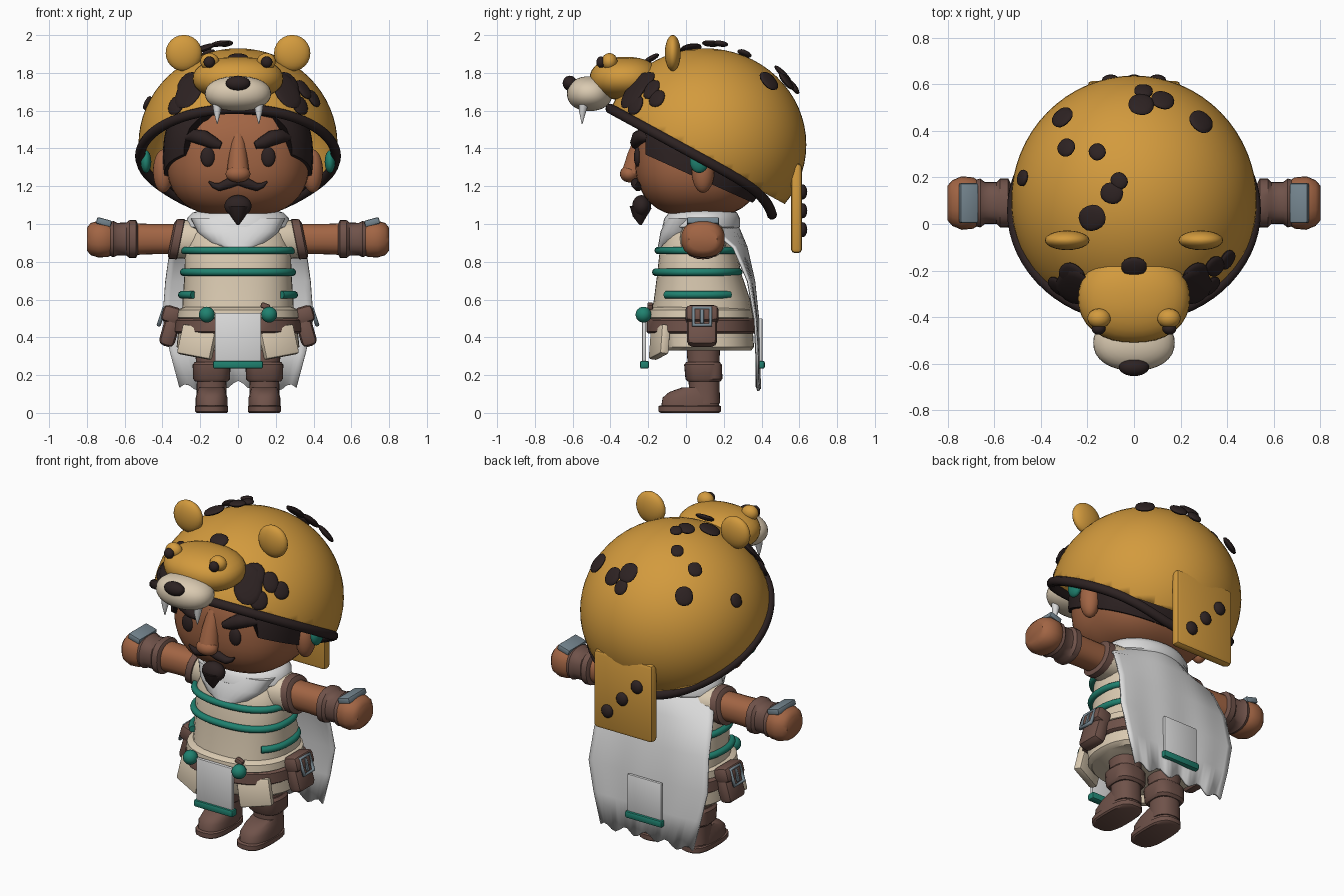
import bpy, bmesh, math
from mathutils import Vector, Matrix, Euler

cube = bpy.data.objects.get("Cube")
if cube:
    bpy.data.objects.remove(cube, do_unlink=True)


def material(name, *rgb):
    m = bpy.data.materials.new(name)
    m.use_nodes = True
    m.diffuse_color = (*rgb, 1)
    for node in m.node_tree.nodes:
        if node.type == 'BSDF_PRINCIPLED':
            node.inputs["Base Color"].default_value = (*rgb, 1)
    return m


GOLD = material("gold fur", .65, .325, .047)
DARK = material("dark brown", .026, .016, .016)
SKIN = material("skin", .36, .13, .058)
LEATHER = material("leather", .16, .085, .068)
CREAM = material("cream cloth", .7, .59, .44)
WHITE = material("white cloth", .72, .72, .72)
TEAL = material("teal", .014, .22, .16)
METAL = material("grey metal", .18, .24, .28)
SIDES = (("left", 1), ("right", -1))


def finish(name, bm, mat, angle=40):
    bmesh.ops.recalc_face_normals(bm, faces=bm.faces)
    for f in bm.faces:
        f.smooth = True
    me = bpy.data.meshes.new(name)
    bm.to_mesh(me)
    bm.free()
    me.set_sharp_from_angle(angle=math.radians(angle))
    me.materials.append(mat)
    ob = bpy.data.objects.new(name, me)
    bpy.context.collection.objects.link(ob)
    return ob


def ball_mesh(loc, radii, p=2, rot=None, n=32):
    """Ellipsoid, squarer as p grows."""
    bm = bmesh.new()
    bmesh.ops.create_uvsphere(bm, u_segments=n, v_segments=n // 2, radius=1)
    for v in bm.verts:
        v.co /= sum(abs(c) ** p for c in v.co) ** (1 / p)
    turn = rot.to_matrix().to_4x4() if rot else Matrix()
    bm.transform(Matrix.Translation(loc) @ turn @ Matrix.Diagonal((*radii, 1)))
    return bm


def ball(name, loc, radii, mat, p=2, rot=None, n=24):
    return finish(name, ball_mesh(loc, radii, p, rot, n), mat)


def box(name, loc, size, mat, bevel=.012, rot=(0, 0, 0)):
    bm = bmesh.new()
    bmesh.ops.create_cube(bm, size=1)
    bm.transform(Matrix.Diagonal((*size, 1)))
    bmesh.ops.bevel(bm, geom=bm.edges[:], offset=bevel, segments=2, affect='EDGES', profile=.5)
    bm.transform(Matrix.Translation(loc) @ Euler(rot).to_matrix().to_4x4())
    return finish(name, bm, mat)


def squircle(a, p):
    c, s = math.cos(a), math.sin(a)
    k = (abs(c) ** p + abs(s) ** p) ** (-1 / p)
    return c * k, s * k


def loft(name, sections, mat, place=lambda a, b, t: (a, b, t), p=2, n=32):
    """Closed skin over rings given as (t, centre b, radius a, radius b)."""
    bm = bmesh.new()
    unit = [squircle(math.tau * i / n, p) for i in range(n)]
    rings = [[bm.verts.new(place(ra * c, cb + rb * s, t)) for c, s in unit]
             for t, cb, ra, rb in sections]
    for lo, hi in zip(rings, rings[1:]):
        for i in range(n):
            bm.faces.new((lo[i], lo[(i + 1) % n], hi[(i + 1) % n], hi[i]))
    bm.faces.new(rings[0])
    bm.faces.new(rings[-1])
    return finish(name, bm, mat)


def tube(name, points, radius, mat, cyclic=False, taper=None):
    cu = bpy.data.curves.new(name, 'CURVE')
    cu.dimensions = '3D'
    cu.bevel_depth, cu.bevel_resolution = radius, 3
    cu.use_fill_caps = True
    sp = cu.splines.new('POLY')
    sp.points.add(len(points) - 1)
    for i, co in enumerate(points):
        sp.points[i].co = (*co, 1)
        sp.points[i].radius = taper[i] if taper else 1
    sp.use_cyclic_u, sp.use_smooth = cyclic, True
    cu.materials.append(mat)
    ob = bpy.data.objects.new(name, cu)
    bpy.context.collection.objects.link(ob)


def arc(cy, rx, ry, z, start=0, end=math.tau, n=48):
    unit = [squircle(start + (end - start) * i / n, 2.4) for i in range(n)]
    return [(rx * c, cy + ry * s, z) for c, s in unit]


def cut(bm, co, no):
    bmesh.ops.bisect_plane(bm, geom=bm.verts[:] + bm.edges[:] + bm.faces[:], plane_co=co,
                           plane_no=no, clear_inner=True)


# Hood: hollow dome cut by a sloping plane, with a rim that droops at the nape
HC, HR = Vector((0, .1, 1.42)), Vector((.527, .537, .51))
front, back = Vector((0, -.4, 1.61)), Vector((0, .515, 1.11))
bm = ball_mesh(HC, HR, n=64)
cut(bm, front, Vector((0, front.z - back.z, back.y - front.y)))
dome = finish("hood_dome", bm, GOLD)
dome.modifiers.new("thickness", 'SOLIDIFY').thickness = .02
mid, half = (front + back) / 2, (back - front) / 2
rim = []
for i in range(64):
    a = math.tau * i / 64
    droop = max(0, math.cos(a)) ** 5
    rim.append(mid + half * math.cos(a) + Vector((.518 * math.sin(a), -.06 * droop, -.06 * droop)))
tube("hood_rim", rim, .027, DARK, True)


# Hood spots
def spot(name, d, rx, ry, lift=.02):
    d = Vector(d)
    d /= Vector((d.x / HR.x, d.y / HR.y, d.z / HR.z)).length
    nrm = Vector((d.x / HR.x ** 2, d.y / HR.y ** 2, d.z / HR.z ** 2)).normalized()
    ball(name, HC + d + nrm * lift, (rx, ry, .015), DARK, 2.3, nrm.to_track_quat('Z', 'Y'), 16)


for i, (x, y, r) in enumerate(((.03, .5, .055), (.12, .52, .05), (.04, .56, .04), (.28, .43, .055),
                               (-.3, .45, .05), (-.28, .32, .04), (-.15, .3, .036), (-.06, .18, .035),
                               (-.09, .13, .045), (-.17, .03, .055), (-.49, .2, .036))):
    fx, fy = x / (HR.x + .03), (y - HC.y) / (HR.y + .03)
    z = HR.z * math.sqrt(max(.01, 1 - fx * fx - fy * fy))
    spot(f"hood_spot_{i}", (x, y - HC.y, z), r, r * 1.1, .012 if x < -.4 else .034)
spot("brow_spot", (0, -.28, .45), .055, .045)
for side, s in SIDES:
    spot(side + "_cheek_patch", (s * .26, -.375, .29), .08, .115, .008)
    spot(side + "_cheek_patch_upper", (s * .29, -.35, .36), .06, .07, .008)
    spot(side + "_cheek_patch_lower", (s * .33, -.37, .21), .05, .055, .006)
spot("cheek_spot_upper", (.37, -.3, .31), .045, .06, .01)
spot("cheek_spot_lower", (.41, -.26, .25), .045, .05, .008)

# Animal face on the hood
ball("animal_brow", (0, -.32, 1.77), (.24, .19, .115), GOLD, 2.2, n=32)
ball("animal_muzzle", (0, -.51, 1.69), (.175, .12, .092), CREAM, 2.2, n=32)
ball("animal_nose", (0, -.615, 1.745), (.065, .038, .04), DARK)
for side, s in SIDES:
    ball(side + "_animal_ear", (s * .287, -.07, 1.905), (.096, .042, .096), GOLD)
    ball(side + "_animal_eyelid", (s * .15, -.405, 1.86), (.05, .042, .045), GOLD)
    ball(side + "_animal_eye", (s * .152, -.45, 1.857), (.03, .025, .03), DARK)
    tube(side + "_fang", [(s * .11, -.54, 1.65), (s * .11, -.548, 1.59), (s * .11, -.55, 1.53)],
         .028, WHITE, taper=(1, .65, .08))

# Neck flap at the back of the hood
box("neck_flap", (0, .585, 1.083), (.4, .06, .475), GOLD, .022)
for i in (-1, 0, 1):
    ball(f"flap_spot_{i + 1}", (-.1 * i, .618, 1.07 + .1 * i), (.038, .024, .04), DARK, n=16)

# Head, hair and face
FC, FR, FP = Vector((0, .07, 1.36)), Vector((.38, .34, .325)), 2.6


def face(x, z, out=0):
    r = 1 - abs(x / FR.x) ** FP - abs((z - FC.z) / FR.z) ** FP
    return Vector((x, FC.y - FR.y * max(r, 0) ** (1 / FP) - out, z))


ball("head", FC, FR, SKIN, FP, n=48)
bm = ball_mesh(FC, FR * 1.045, FP, n=48)
cut(bm, (0, -.22, 1.37), (0, .45, 1))
cut(bm, (0, -.215, 1.4), (0, 1, 0))
bmesh.ops.holes_fill(bm, edges=bm.edges[:])
finish("hair", bm, DARK)
tube("nose_bridge", [face(0, 1.47, -.03), face(0, 1.37, -.008), face(0, 1.27, .018)], .06, SKIN,
     taper=(.55, .8, 1))
ball("nose_tip", face(0, 1.265, .035), (.066, .05, .045), SKIN)
ball("goatee", (0, -.235, 1.095), (.072, .05, .058), DARK)
tube("goatee_tip", [(0, -.24, 1.09), (0, -.245, 1.04), (0, -.24, .995)], .062, DARK,
     taper=(1, .62, .1))
for side, s in SIDES:
    ball(side + "_eye", face(s * .16, 1.355), (.038, .02, .052), DARK)
    tube(side + "_eyebrow", [face(s * x, z, .004) for x, z in
         ((.09, 1.415), (.13, 1.43), (.18, 1.455), (.23, 1.465), (.275, 1.455))],
         .042, DARK, taper=(.45, .8, 1, .9, .35))
    tube(side + "_moustache", [face(s * x, z, .012) for x, z in
         ((0, 1.225), (.05, 1.215), (.1, 1.195), (.13, 1.205), (.155, 1.225))],
         .028, DARK, taper=(.7, 1, .8, .5, .15))
    ball(side + "_ear", (s * .395, .09, 1.28), (.055, .06, .115), SKIN)
    ball(side + "_ear_disc", (s * .487, .07, 1.33), (.028, .05, .06), TEAL)

# Tunic, sash, belt and skirt
loft("tunic", [(.46, .085, .3, .28), (.6, .085, .293, .255), (.74, .07, .283, .222),
               (.87, .065, .28, .203), (.95, .07, .25, .18), (1.02, .08, .16, .14)], CREAM, p=2.4)
loft("skirt", [(.33, .095, .3, .25), (.35, .095, .325, .265), (.5, .08, .31, .27)], CREAM, p=2.4)
loft("belt", [(.42, .08, .325, .28), (.43, .08, .34, .29), (.49, .08, .335, .288),
              (.5, .08, .32, .28)], LEATHER, p=2.4)
loft("sash", [(.49, .07, .3, .265), (.505, .07, .325, .285), (.545, .07, .32, .28),
              (.56, .07, .29, .26)], CREAM, p=2.4)
box("sash_knot", (.145, -.19, .565), (.05, .03, .03), LEATHER, .008, (0, .35, 0))
tube("chest_cord", arc(.063, .288, .21, .86), .02, TEAL, True)
tube("waist_cord", arc(.06, .288, .22, .745), .02, TEAL, True)
for side, s in SIDES:
    centre = 0 if s > 0 else math.pi
    tube(side + "_hip_cord", arc(.065, .298, .235, .625, centre - .75, centre + .75), .02, TEAL)
    box(side + "_skirt_flap", (s * .215, -.14, .375), (.19, .05, .16), CREAM, .012,
        (math.radians(-8), math.radians(-s * 10), math.radians(s * 20)))
    ball(side + "_sash_bead", (s * .165, -.225, .52), (.042, .042, .042), TEAL)
    # Hip pouch with buckle, leaning in at the top
    tilt = math.radians(-s * 16)
    box(side + "_pouch", (s * .36, .085, .435), (.085, .16, .17), LEATHER, .03, (0, tilt, 0))
    box(side + "_pouch_lid", (s * .352, .085, .52), (.1, .175, .09), LEATHER, .025, (0, tilt, 0))
    tube(side + "_buckle", [(s * (.405 - b * .015), .085 + a * .045, .51 + b * .045)
         for a, b in ((-1, -1), (1, -1), (1, 1), (-1, 1))], .011, METAL, True)
    box(side + "_buckle_pin", (s * .405, .085, .51), (.015, .02, .075), METAL, .004, (0, tilt, 0))

# Front cloth
box("front_cloth", (0, -.222, .395), (.245, .022, .27), WHITE, .006)
box("front_cloth_trim", (0, -.22, .255), (.265, .048, .042), TEAL, .01)

# Scarf with a flat bib tapering down the chest
loft("scarf", [(.95, .08, .22, .18), (.985, .08, .275, .205), (1.03, .085, .27, .2),
               (1.06, .09, .24, .18), (1.08, .095, .18, .14)], WHITE)
loft("scarf_bib", [(.875, -.05, .1, .1), (.9, -.045, .16, .1), (.96, -.03, .215, .105),
                   (1.03, 0, .25, .1)], WHITE, p=2.6)

# Cape: one curved sheet with a wavy hem, wrapping forward over the shoulders
ROWS = ((1.07, .18, .19, .14), (1.0, .27, .275, .17), (.88, .36, .325, .07), (.7, .385, .365, .03),
        (.5, .4, .385, .015), (.32, .36, .39, .01), (.13, .31, .393, .01))
bm = bmesh.new()
grid = []
for j, (z, w, y, wrap) in enumerate(ROWS):
    row = []
    for i in range(25):
        u = i / 12 - 1
        hem = .02 * math.cos(u * 14) - .02 * abs(u) + .02 if j == len(ROWS) - 1 else 0
        row.append(bm.verts.new((w * u, y - wrap * u * u + .004 * math.sin(u * 9) * j / 6, z + hem)))
    grid.append(row)
for a, b in zip(grid, grid[1:]):
    for i in range(24):
        bm.faces.new((a[i], a[i + 1], b[i + 1], b[i]))
cape = finish("cape", bm, WHITE, 60)
cape.modifiers.new("thickness", 'SOLIDIFY').thickness = .012
box("cape_panel", (0, .395, .375), (.23, .018, .25), WHITE, .005)
box("cape_panel_trim", (0, .393, .255), (.25, .048, .042), TEAL, .01)

# Arms and legs
for side, s in SIDES:
    def arm(name, sections, mat, p=2.0, lean=0.0):
        loft(side + name, [(t, .09, a, b) for t, a, b in sections], mat,
             lambda a, b, t: (s * (t - lean * a), b, .92 + a), p, 20)

    arm("_sleeve", [(.16, .1, .13), (.25, .105, .12), (.32, .1, .1)], CREAM, 2.3, .2)
    arm("_armband", [(.295, .09, .095), (.305, .107, .11), (.345, .105, .108), (.355, .085, .09)],
        LEATHER, 2.3, .2)
    arm("_arm", [(.3, .08, .08), (.45, .08, .08), (.58, .085, .085)], SKIN, 2.4)
    arm("_cuff", [(.53, .08, .085), (.54, .1, .105), (.575, .1, .105), (.59, .088, .09),
                  (.64, .086, .09), (.66, .096, .105), (.68, .088, .1)], LEATHER, 2.5)
    arm("_hand", [(.65, .075, .085), (.69, .095, .11), (.74, .097, .115), (.78, .085, .098),
                  (.8, .06, .075)], SKIN, 2.5)
    box(side + "_knuckle_plate", (s * .71, .09, 1.01), (.08, .17, .035), METAL, .008,
        (0, math.radians(-s * 15), 0))

    def leg(name, sections, mat, p=2.4):
        loft(side + name, [(z, y, a, b) for z, y, a, b in sections], mat,
             lambda a, b, t: (s * .14 + a, b, t), p, 24)

    leg("_leg", [(.05, .1, .08, .08), (.18, .095, .078, .082), (.4, .09, .09, .09)], LEATHER)
    leg("_boot_cuff", [(.165, .095, .085, .085), (.18, .095, .098, .098), (.255, .09, .1, .1),
                       (.27, .09, .088, .088)], LEATHER, 3)
    leg("_sole", [(0, .02, .08, .155), (.008, .02, .088, .165), (.035, .02, .088, .165),
                  (.04, .02, .08, .158)], LEATHER, 3)
    leg("_boot", [(.035, .022, .084, .153), (.08, .026, .084, .15), (.11, .04, .076, .13),
                  (.135, .075, .07, .095)], LEATHER, 2.6)
